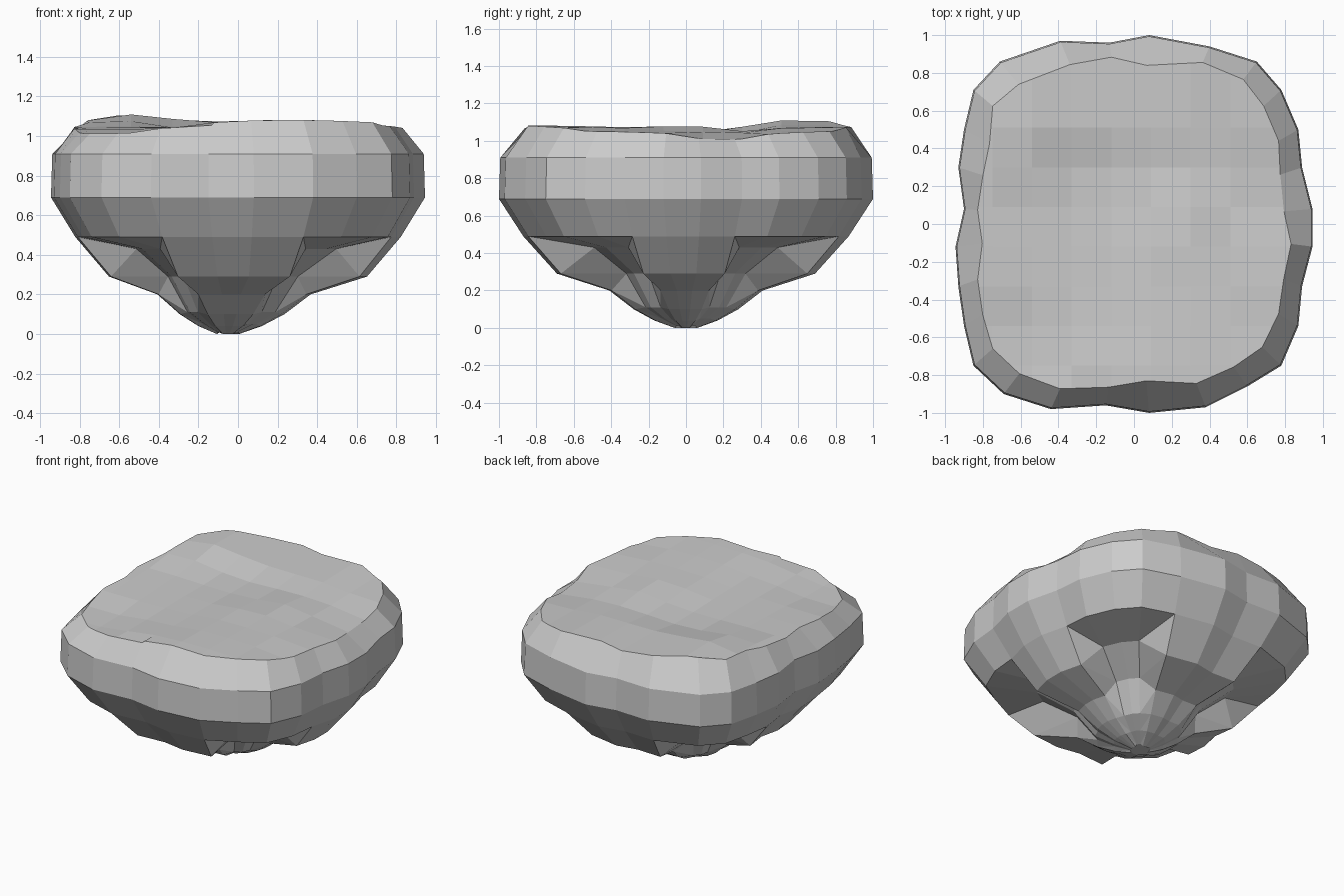
import bpy, bmesh
from math import atan2, cos, exp
from mathutils import Vector

if "Cube" in bpy.data.objects:
    bpy.data.objects.remove(bpy.data.objects["Cube"])

# Plan outline of the boulder at its widest, clockwise from the right side
outline = [(.945, .08), (.945, -.12), (.89, -.33), (.87, -.54), (.78, -.75), (.6, -.86),
           (.38, -.97), (.08, -1), (-.15, -.96), (-.44, -.98), (-.69, -.9), (-.85, -.75),
           (-.9, -.54), (-.93, -.33), (-.945, -.12), (-.9, .08), (-.93, .3), (-.9, .5),
           (-.85, .71), (-.71, .86), (-.39, .97), (-.13, .96), (.08, 1), (.4, .94),
           (.65, .86), (.78, .71), (.87, .5), (.89, .3)]
rim_scale = [.84, .88, .89, .88, .87, .88, .87, .83, .9, .89, .88, .88, .89, .89,
             .85, .92, .86, .85, .88, .86, .87, .92, .84, .91, .89, .88, .88, .87]

# Rings: lobe scale, lobe height, gap scale, gap height, x shift
# Lobes hang along the four axes; the gaps are recessed at the diagonals
rings = [(.993, .91, .993, .91, 0), (1, .69, 1, .69, 0), (.87, .49, .87, .49, 0),
         (.69, .29, .57, .43, 0), (.41, .2, .37, .29, -.02),
         (.28, .1, .25, .11, -.03), (.17, .04, .15, .05, -.04), (.06, 0, .06, .01, -.05)]

def is_lobe(i):
    x, y = outline[i]
    return abs(cos(2 * atan2(y, x))) > .55

def bump(x, y, cx, cy, w, h):
    return h * exp(-((x - cx) ** 2 + (y - cy) ** 2) / w ** 2)

def top_height(x, y):
    z = 1.045
    z += bump(x, y, -.48, .6, .35, .07)
    z += bump(x, y, .25, -.75, .5, .04)
    z += bump(x, y, .2, .8, .4, .028)
    z += bump(x, y, .3, 0, .25, .03)
    z += bump(x, y, -.65, -.65, .4, -.035)
    z += bump(x, y, .8, .2, .25, -.042)
    z += bump(x, y, -.2, .3, .25, -.028)
    step = 1.01 + .034 * round((z - 1.01) / .034)
    return .6 * z + .4 * step  # soft terraces

bm = bmesh.new()

# Uneven rim of the top
loops = [[bm.verts.new((x * s, y * s, 1.05)) for (x, y), s in zip(outline, rim_scale)]]

# Belt and lobed underside
for ls, lz, gs, gz, dx in rings:
    loop = []
    for i, (x, y) in enumerate(outline):
        s, z = (ls, lz) if is_lobe(i) else (gs, gz)
        loop.append(bm.verts.new((x * s + dx, y * s, z)))
    loops.append(loop)
n = len(outline)
for a, b in zip(loops, loops[1:]):
    for i in range(n):
        j = (i + 1) % n
        if is_lobe(i) == is_lobe(j) or a in loops[:3]:
            bm.faces.new((a[i], a[j], b[j], b[i]))
        elif is_lobe(i):  # lobe flank: fold so that the recess opens wide
            bm.faces.new((a[i], a[j], b[j]))
            bm.faces.new((a[i], b[j], b[i]))
        else:
            bm.faces.new((a[i], a[j], b[i]))
            bm.faces.new((a[j], b[j], b[i]))
bm.faces.new(loops[-1])
bm.faces.new(loops[0][::-1])

# Undulating top, cut into a coarse grid
def is_top(v):
    return v.co.z > 1.04

for axis in (Vector((1, 0, 0)), Vector((0, 1, 0))):
    for k in range(-3, 4):
        faces = [f for f in bm.faces if all(is_top(v) for v in f.verts)]
        edges = list({e for f in faces for e in f.edges})
        verts = list({v for f in faces for v in f.verts})
        bmesh.ops.bisect_plane(bm, geom=faces + edges + verts, dist=1e-5,
                               plane_co=axis * (k * .21 - .12), plane_no=axis)
for v in bm.verts:
    if is_top(v):
        v.co.z = top_height(v.co.x, v.co.y)
bmesh.ops.recalc_face_normals(bm, faces=bm.faces)

mesh = bpy.data.meshes.new("floating_rock")
bm.to_mesh(mesh)
bm.free()
rock = bpy.data.objects.new("floating_rock", mesh)
bpy.context.collection.objects.link(rock)
